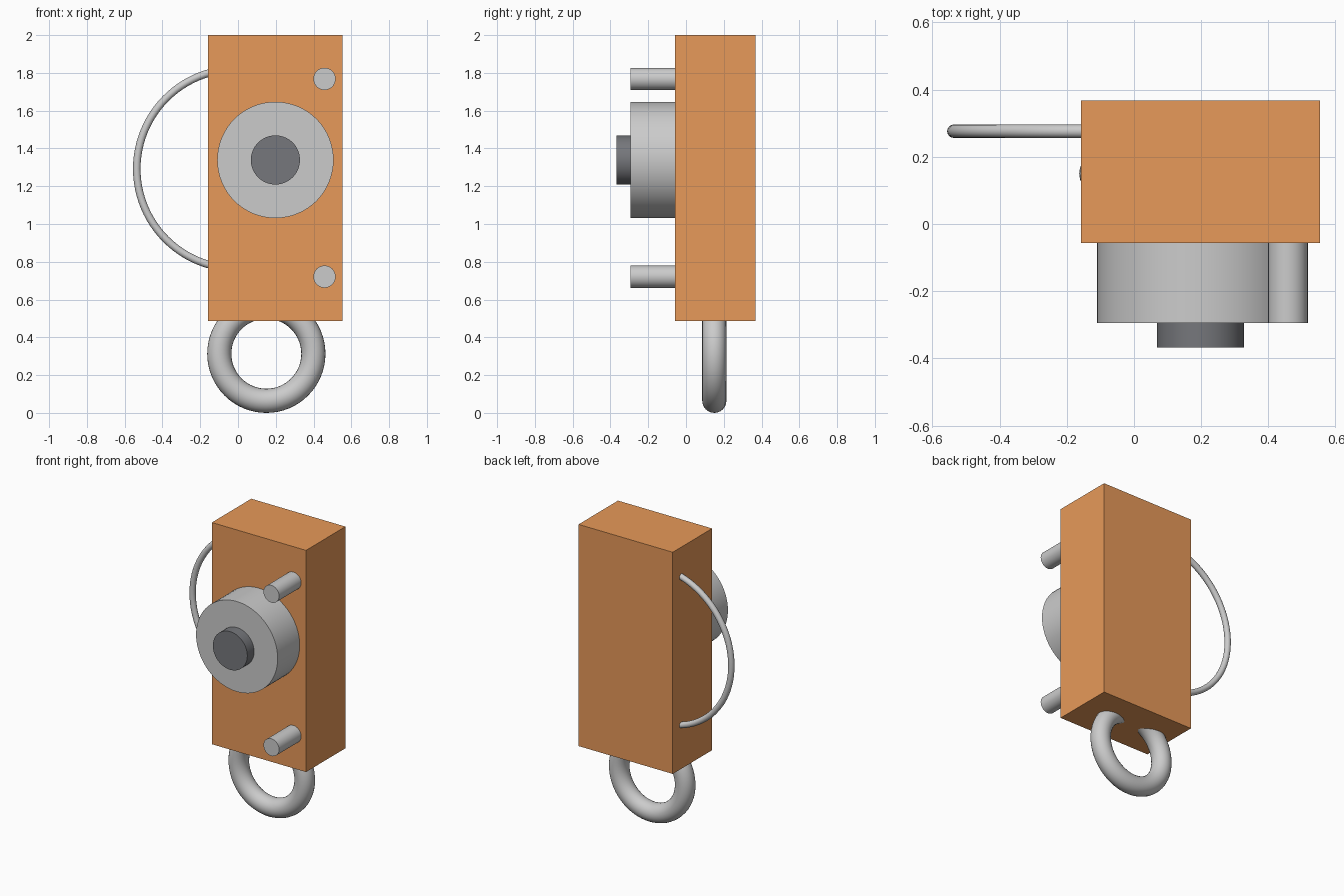
import bpy
from math import pi, radians

if "Cube" in bpy.data.objects:
    bpy.data.objects.remove(bpy.data.objects["Cube"])


def paint(obj, name, rgb):
    mat = bpy.data.materials.new(name)
    mat.diffuse_color = (*rgb, 1.0)
    mat.use_nodes = True
    mat.node_tree.nodes["Principled BSDF"].inputs["Base Color"].default_value = mat.diffuse_color
    obj.data.materials.append(mat)


def finish(name):
    obj = bpy.context.object
    obj.name = name
    bpy.ops.object.shade_smooth_by_angle(angle=radians(30))
    return obj


def rod(name, x, z, radius, y0, y1, sides=64):
    """Cylinder lying along y, from y0 to y1."""
    bpy.ops.mesh.primitive_cylinder_add(
        vertices=sides, radius=radius, depth=y1 - y0,
        location=(x, (y0 + y1) / 2, z), rotation=(pi / 2, 0, 0))
    return finish(name)


def ring(name, x, y, z, major, minor, around, section):
    """Torus standing upright, facing the front."""
    bpy.ops.mesh.primitive_torus_add(
        major_radius=major, minor_radius=minor,
        major_segments=around, minor_segments=section,
        location=(x, y, z), rotation=(pi / 2, 0, 0))
    return finish(name)


# Main box
FRONT, BACK = -0.057, 0.368
bpy.ops.mesh.primitive_cube_add(size=1, location=(0.198, (FRONT + BACK) / 2, 1.2435))
body = bpy.context.object
body.name = "body"
body.scale = (0.711, BACK - FRONT, 1.513)
bpy.ops.object.transform_apply(location=False, rotation=False, scale=True)
paint(body, "orange_brown", (0.8, 0.32, 0.1))

# Front drum with dark centre button
rod("drum", 0.198, 1.339, 0.308, -0.295, FRONT + 0.02)
button = rod("button", 0.198, 1.339, 0.13, -0.368, -0.285)
paint(button, "dark_grey", (0.18, 0.185, 0.2))

# Pins above and below the drum
for label, z in (("upper", 1.768), ("lower", 0.721)):
    rod(label + "_pin", 0.458, z, 0.059, -0.295, FRONT + 0.02, 32)

# Thick hanging ring below, thin wire loop at the side
ring("bottom_ring", 0.15, 0.15, 0.313, 0.249, 0.064, 64, 24)
ring("side_wire_loop", -0.008, 0.276, 1.292, 0.528, 0.02, 96, 16)
